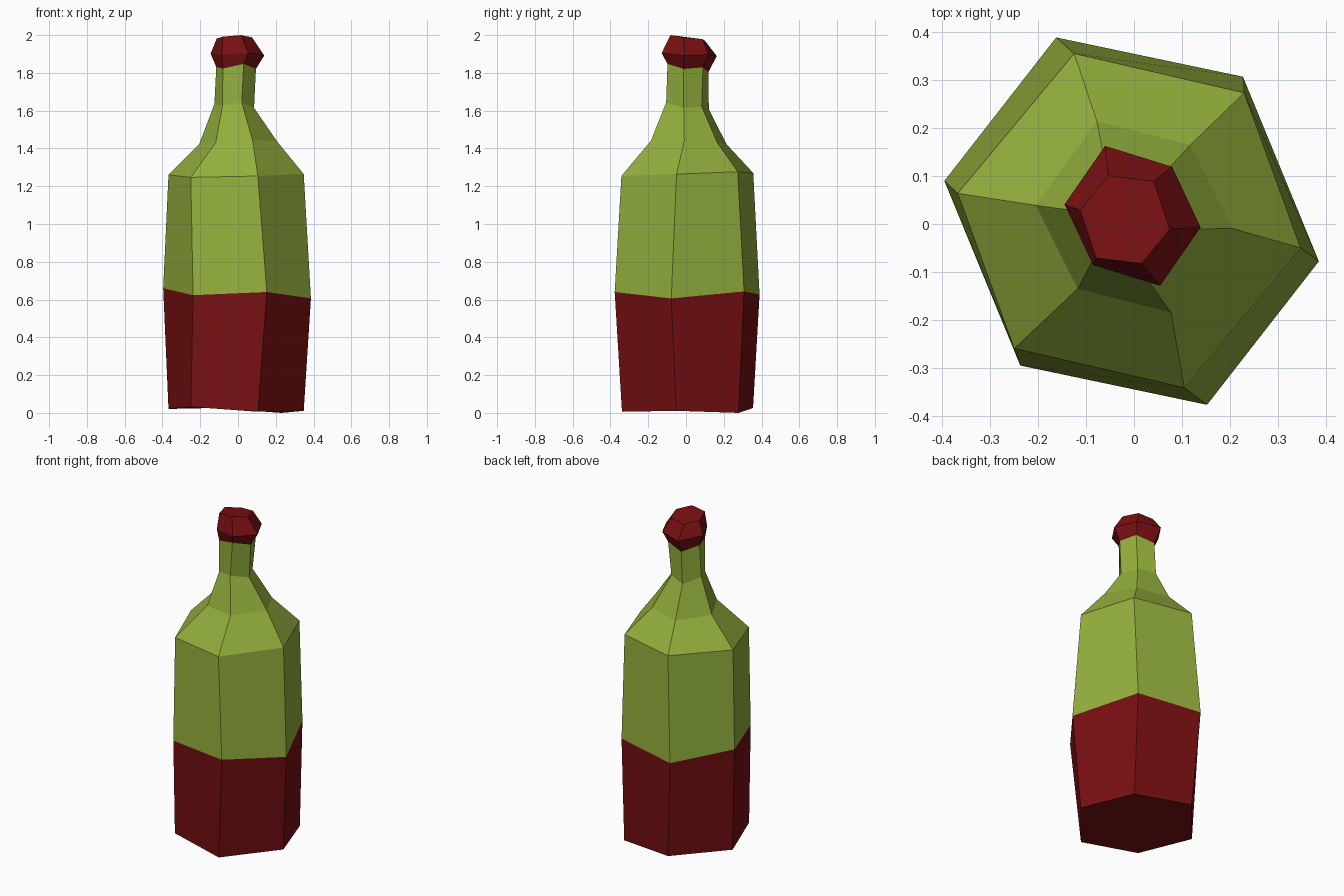
import bpy
import bmesh
from mathutils import Vector

if "Cube" in bpy.data.objects:
    bpy.data.objects.remove(bpy.data.objects["Cube"])


def material(name, rgb):
    m = bpy.data.materials.new(name)
    m.diffuse_color = (*rgb, 1)
    m.use_nodes = True
    m.node_tree.nodes["Principled BSDF"].inputs["Base Color"].default_value = m.diffuse_color
    return m


green = material("green glass", (0.29, 0.43, 0.045))
red = material("dark red", (0.19, 0.005, 0.006))


def ring(centre, a, b, c):
    """Skewed hexagon: three spokes, each mirrored through the centre."""
    centre = Vector(centre)
    spokes = [Vector(v) for v in (a, b, c)]
    return [centre + s for s in spokes] + [centre - s for s in spokes]


def loft(name, rings, mat, cap_bottom=False, cap_top=False):
    """Skin a stack of hexagons with flat faces."""
    bm = bmesh.new()
    rows = [[bm.verts.new(p) for p in r] for r in rings]
    for low, high in zip(rows, rows[1:]):
        for i in range(6):
            j = (i + 1) % 6
            bm.faces.new((low[i], low[j], high[j], high[i]))
    if cap_bottom:
        bm.faces.new(rows[0][::-1])
    if cap_top:
        bm.faces.new(rows[-1])
    mesh = bpy.data.meshes.new(name)
    bm.to_mesh(mesh)
    bm.free()
    mesh.materials.append(mat)
    obj = bpy.data.objects.new(name, mesh)
    bpy.context.collection.objects.link(obj)
    return obj


# Slightly tilted cross-sections, from the foot up
foot = ring((-.01, .008, .016), (.358, -.06, -.005), (.24, .27, -.016), (-.115, .347, .01))
middle = ring((-.005, .006, .633), (.391, -.084, -.027), (.2325, .3015, .01), (-.1575, .3835, -.007))
shoulder = ring((-.01, .007, 1.262), (.358, -.057, .002), (.24, .267, .015), (-.115, .349, .008))
upper_shoulder = ring((0, .015, 1.432), (.205, -.024, .008), (.1175, .15, 0), (-.0775, .2, -.01))
neck_base = ring((-.02, .008, 1.625), (.105, -.02, -.01), (.062, .075, -.003), (-.04, .113, -.018))
neck_top = ring((-.01, .01, 1.826), (.105, -.022, -.005), (.07, .08, .003), (-.04, .108, -.022))
stopper_rim = ring((-.003, .017, 1.897), (.142, -.024, -.005), (.0825, .1025, 0), (-.0575, .146, -.008))
stopper_top = ring((-.019, .009, 1.985), (.0935, -.02, .003), (.06, .08, -.007), (-.035, .0915, -.015))

# Red lower half, green glass, red stopper
loft("lower_body", [foot, middle], red, cap_bottom=True)
loft("glass_body", [middle, shoulder, upper_shoulder, neck_base, neck_top], green)
loft("stopper", [neck_top, stopper_rim, stopper_top], red, cap_top=True)
